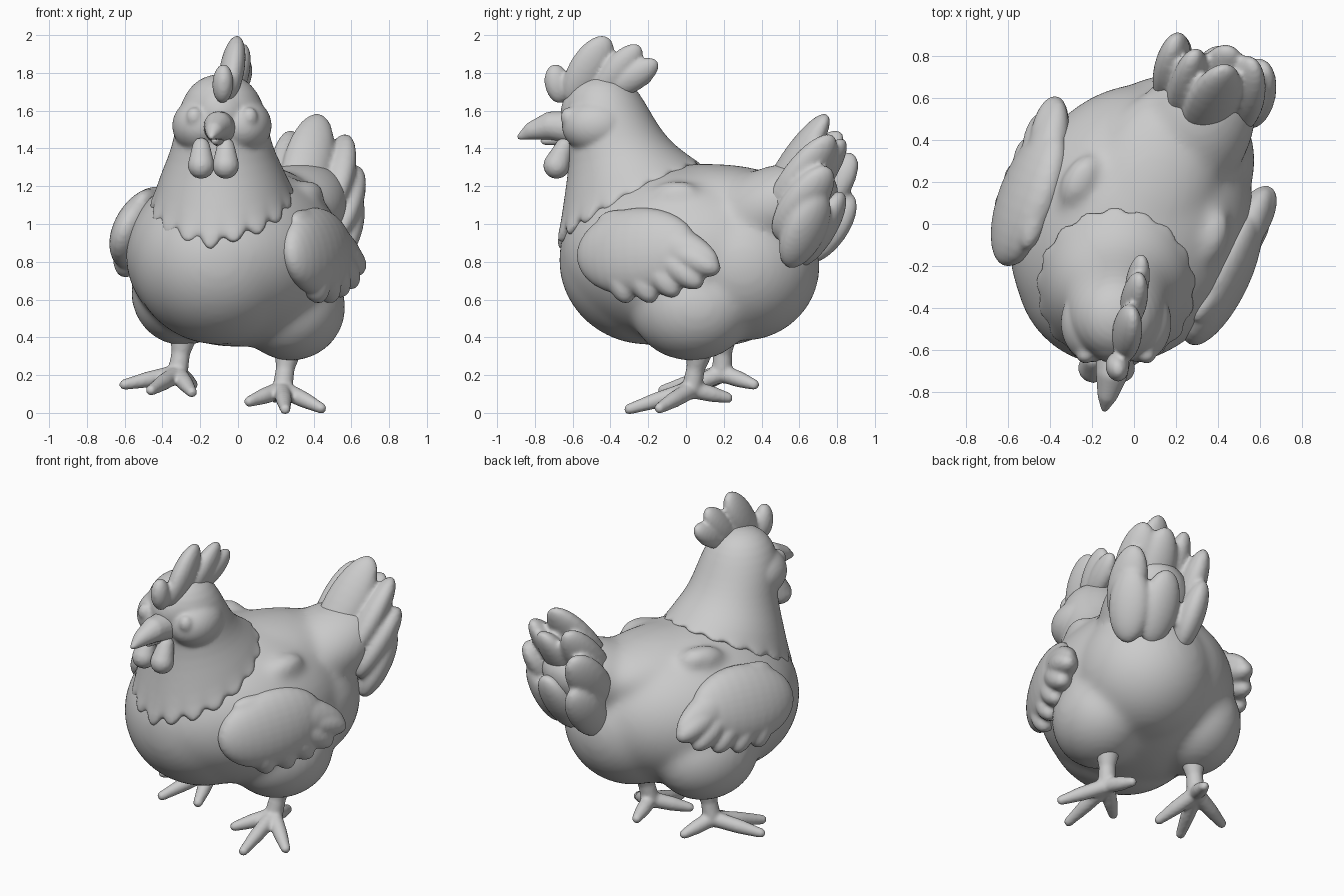
import bpy, bmesh
from math import sin, cos, pi, radians
from mathutils import Vector, Matrix

cube = bpy.data.objects.get("Cube")
if cube:
    bpy.data.objects.remove(cube, do_unlink=True)

grey = bpy.data.materials.new("clay_grey")
grey.use_nodes = True
COLOUR = (0.6, 0.6, 0.6, 1)
grey.diffuse_color = COLOUR
grey.node_tree.nodes["Principled BSDF"].inputs["Base Color"].default_value = COLOUR

# Body frame: turned and leaning a little, as the whole hen is
FRAME = (Matrix.Translation((-0.01, 0.01, 0.9))
         @ Matrix.Rotation(radians(-23), 4, 'Z') @ Matrix.Rotation(radians(7), 4, 'Y'))
YAW = Matrix.Rotation(radians(-20), 4, 'Z')


def ball(bm, centre, radii, turn=Matrix(), seg=32):
    m = Matrix.Translation(centre) @ turn @ Matrix.Diagonal((*radii, 1))
    bmesh.ops.create_uvsphere(bm, u_segments=seg, v_segments=seg // 2, radius=1, matrix=m)


def lobe(bm, start, end, width, thick, normal):
    """Ellipsoid stretched from start to end, flattened along normal."""
    a, b = Vector(start), Vector(end)
    z = (b - a).normalized()
    y = z.cross(Vector(normal)).normalized()
    x = y.cross(z)
    turn = Matrix((x, y, z)).transposed().to_4x4()
    ball(bm, (a + b) / 2, (thick, width, (b - a).length / 2), turn)


def tube(bm, path, steps=14):
    """Tapered limb through (point, radius) pairs."""
    for (p, r), (q, s) in zip(path, path[1:]):
        for i in range(steps + 1):
            t = i / steps
            ball(bm, Vector(p).lerp(Vector(q), t), [r + (s - r) * t] * 3, seg=16)


def finish(name, bm, voxel=0, smooth=0, subdivide=0):
    me = bpy.data.meshes.new(name)
    bmesh.ops.recalc_face_normals(bm, faces=bm.faces)
    bm.to_mesh(me)
    bm.free()
    me.materials.append(grey)
    me.shade_smooth()
    ob = bpy.data.objects.new(name, me)
    bpy.context.collection.objects.link(ob)
    if subdivide:
        ob.modifiers.new("Round", 'SUBSURF').levels = subdivide
    if voxel:
        mod = ob.modifiers.new("Fuse", 'REMESH')
        mod.mode, mod.voxel_size, mod.use_smooth_shade = 'VOXEL', voxel, True
    if smooth:
        mod = ob.modifiers.new("Soften", 'SMOOTH')
        mod.factor, mod.iterations = 0.5, smooth


# Body: breast, back, rump, tail root, thighs and shoulder tufts fused
bm = bmesh.new()
ball(bm, (-0.015, 0, 0.835), (0.565, 0.68, 0.485), YAW, 64)
ball(bm, (-0.1, -0.2, 0.81), (0.465, 0.475, 0.45), YAW, 48)
ball(bm, (0.17, 0.3, 0.78), (0.405, 0.41, 0.4), YAW, 48)
ball(bm, (-0.09, -0.32, 1.05), (0.32, 0.33, 0.3), YAW)
lobe(bm, (-0.15, -0.36, 1.11), (0.27, 0.64, 1.09), 0.33, 0.22, (0, 0, 1))
lobe(bm, (0.08, 0.08, 0.9), (0.46, 0.78, 1.22), 0.28, 0.23, (0, 0, 1))
ball(bm, (0.28, 0.03, 0.56), (0.285, 0.33, 0.285), YAW)
ball(bm, (-0.29, 0.21, 0.64), (0.27, 0.33, 0.285), YAW)
for side in (1, -1):
    lobe(bm, FRAME @ Vector((side * 0.36, -0.06, 0.28)),
         FRAME @ Vector((side * 0.33, 0.22, 0.31)), 0.08, 0.08, (0, 0, 1))
finish("body", bm, 0.02, 28)

# Tail: a horseshoe fan of petal feathers growing out of the rump
FEATHERS = [((0.3, 0.4, 1.06), (0.435, 0.75, 1.58), 0.13),
            ((0.47, 0.45, 1.03), (0.565, 0.78, 1.47), 0.12),
            ((0.52, 0.48, 0.92), (0.625, 0.76, 1.3), 0.12),
            ((0.51, 0.54, 0.77), (0.615, 0.72, 1.17), 0.125),
            ((0.22, 0.48, 1.03), (0.29, 0.82, 1.49), 0.11),
            ((0.16, 0.58, 0.97), (0.2, 0.89, 1.37), 0.12),
            ((0.18, 0.62, 0.8), (0.2, 0.88, 1.16), 0.115),
            ((0.38, 0.6, 0.78), (0.43, 0.83, 1.17), 0.12),
            ((0.38, 0.52, 1.0), (0.45, 0.84, 1.45), 0.12)]
bm = bmesh.new()
for start, end, w in FEATHERS:
    mid = (Vector(start) + Vector(end)) / 2
    lobe(bm, start, end, w, 0.08, (mid.x - 0.38, 0.14, 0))
finish("tail_feathers", bm, 0.014, 6)

# Head and neck cape: rings lofted down to a scalloped hem
RINGS = [(1.795, 0, -0.44, 0.01), (1.785, 0, -0.44, 0.085), (1.74, 0, -0.44, 0.16),
         (1.65, 0, -0.435, 0.215), (1.55, 0, -0.405, 0.24), (1.45, 0.02, -0.365, 0.255),
         (1.36, 0.05, -0.335, 0.285), (1.26, 0.1, -0.31, 0.33), (1.165, 0.17, -0.305, 0.36),
         (1.12, 0.2, -0.30, 0.368), (1.1, 0.2, -0.30, 0.32)]
SEG = 136
bm = bmesh.new()
loops = []
for k, (z, tilt, cy, r) in enumerate(RINGS):
    loop = []
    for i in range(SEG):
        a = 2 * pi * i / SEG
        rr, drop = r, tilt * cos(a)
        if k >= 9:
            scallop = abs(cos(8.5 * a))
            tip = max(0, 1 - min(a, 2 * pi - a) / 0.4)
            rr += 0.032 * scallop
            drop += 0.065 * (scallop - 0.5) * (0.6 + 0.4 * cos(a)) + 0.03 * tip
        b = a - 0.17
        loop.append(bm.verts.new((-0.085 + rr * sin(b), cy - rr * cos(b), z - drop)))
    loops.append(loop)
for up, low in zip(loops, loops[1:]):
    for i in range(SEG):
        j = (i + 1) % SEG
        bm.faces.new((up[i], up[j], low[j], low[i]))
bm.faces.new(loops[0])
bm.faces.new(loops[-1])
# Cheeks, brow and eyes fused into the head
for side in (1, -1):
    ball(bm, (-0.085 + side * 0.11, -0.47, 1.52), (0.155, 0.19, 0.15))
    ball(bm, (-0.085 + side * 0.145, -0.622, 1.565), (0.045, 0.042, 0.055))
ball(bm, (-0.09, -0.48, 1.59), (0.17, 0.185, 0.18))
finish("head_and_neck", bm, 0.012, 7, 1)

# Beak and wattles
bm = bmesh.new()
tube(bm, [((-0.095, -0.6, 1.51), 0.09), ((-0.105, -0.71, 1.52), 0.077),
          ((-0.125, -0.81, 1.495), 0.05), ((-0.14, -0.878, 1.462), 0.018)])
finish("upper_beak", bm, 0.01, 4)
bm = bmesh.new()
tube(bm, [((-0.1, -0.62, 1.46), 0.05), ((-0.12, -0.75, 1.44), 0.022)])
finish("lower_beak", bm, 0.01, 3)
for x, name in ((-0.195, "right_wattle"), (-0.065, "left_wattle")):
    bm = bmesh.new()
    tube(bm, [((x, -0.645, 1.41), 0.048), ((x, -0.685, 1.31), 0.072)])
    finish(name, bm, 0.012, 3)

# Comb: a row of plump lobes on a low ridge
bm = bmesh.new()
for start, end, w, t in (((-0.085, -0.66, 1.64), (-0.075, -0.7, 1.845), 0.068, 0.055),
                         ((-0.06, -0.62, 1.64), (-0.005, -0.415, 1.99), 0.105, 0.065),
                         ((-0.03, -0.48, 1.66), (0.03, -0.245, 1.945), 0.085, 0.06),
                         ((-0.01, -0.42, 1.69), (0.04, -0.15, 1.86), 0.075, 0.055),
                         ((-0.07, -0.68, 1.74), (0.02, -0.18, 1.77), 0.07, 0.05)):
    lobe(bm, start, end, w, t, (1, 0.2, -0.1))
finish("comb", bm, 0.011, 4)

# Wings: a rounded shoulder with feather tips, mirrored in the body frame
TIPS = [(0.41, -0.08), (0.31, -0.16), (0.17, -0.21), (0.03, -0.245), (-0.12, -0.25)]
for side, name in ((1, "left_wing"), (-1, "right_wing")):
    def place(y, z):
        return FRAME @ Vector((side * (0.51 + 0.06 * y - 0.28 * z), y, z))
    out = FRAME.to_3x3() @ Vector((side, -0.06, 0.28))
    bm = bmesh.new()
    lobe(bm, place(-0.43, -0.01), place(0.27, 0.04), 0.235, 0.125, out)
    lobe(bm, place(-0.32, 0.18), place(0.4, -0.05), 0.13, 0.1, out)
    for y, z in TIPS:
        lobe(bm, place(y * 0.5 - 0.16, 0.06), place(y, z), 0.085, 0.09, out)
    finish(name, bm, 0.013, 5)

# Legs: shank and four tapered toes
LEGS = {"left_leg": ((0.27, 0.08, 0.38), (0.235, 0.03, 0.125),
                     [(0.06, -0.12, 0.06), (0.25, -0.3, 0.02), (0.44, -0.14, 0.025), (0.2, 0.22, 0.08)]),
        "right_leg": ((-0.28, 0.2, 0.46), (-0.32, 0.19, 0.21),
                      [(-0.6, 0.09, 0.15), (-0.46, -0.12, 0.12), (-0.245, -0.06, 0.11), (-0.24, 0.36, 0.15)])}
for name, (hip, ankle, toes) in LEGS.items():
    bm = bmesh.new()
    hip, ankle = Vector(hip), Vector(ankle)
    tube(bm, [(hip, 0.085), (hip.lerp(ankle, 0.55), 0.05), (ankle, 0.055)])
    for toe in toes:
        toe = Vector(toe)
        knuckle = ankle.lerp(toe, 0.55)
        tube(bm, [(ankle, 0.048), (knuckle, 0.043), (toe, 0.029)])
    finish(name, bm, 0.011, 4)
